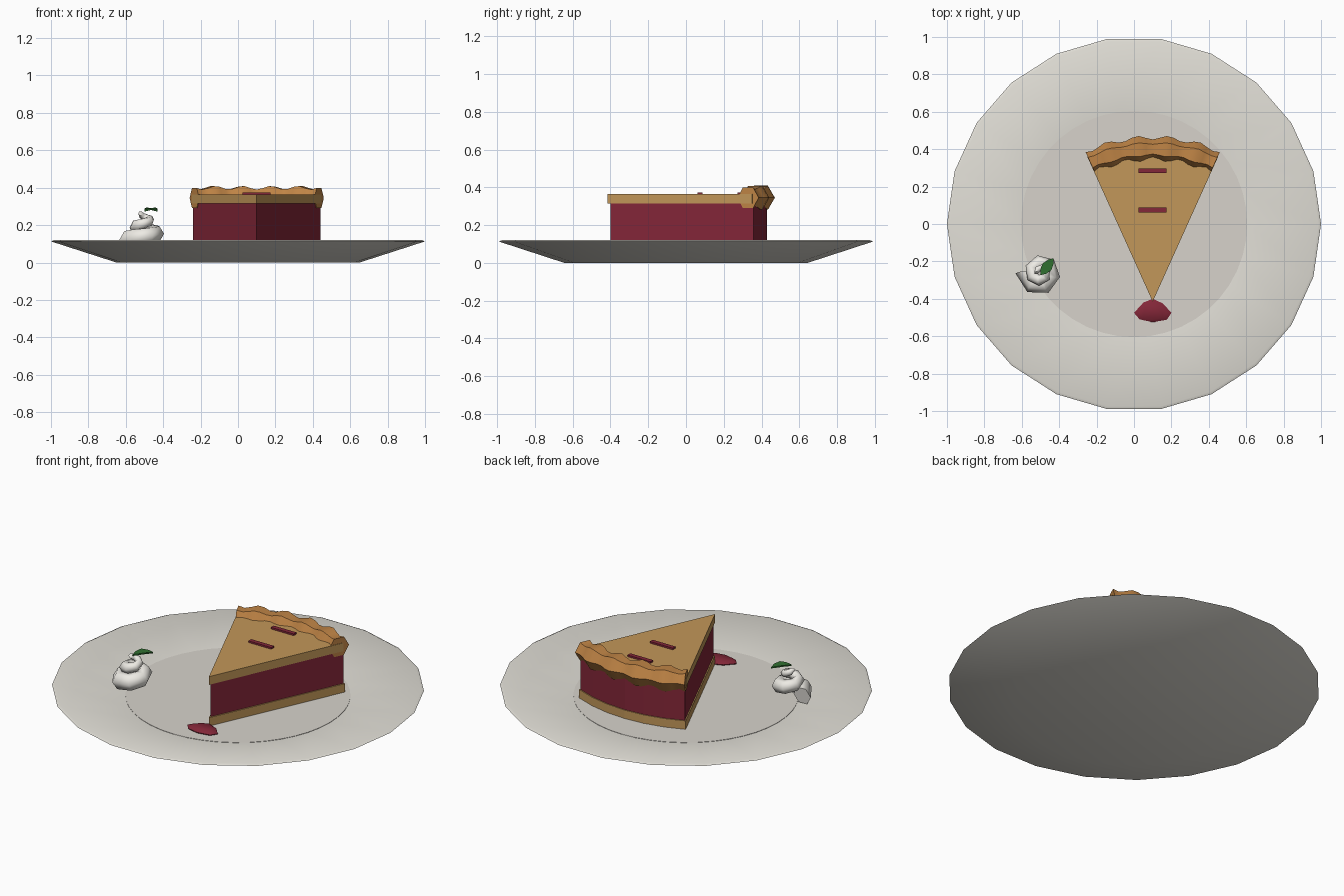
import bpy, bmesh, math
from mathutils import Vector
from math import sin, cos, pi, radians

if "Cube" in bpy.data.objects:
    bpy.data.objects.remove(bpy.data.objects["Cube"])

def mat(name, rgb):
    m = bpy.data.materials.new(name)
    m.diffuse_color = (*rgb, 1)
    m.use_nodes = True
    m.node_tree.nodes["Principled BSDF"].inputs["Base Color"].default_value = m.diffuse_color
    return m

china = mat("china", (0.76, 0.74, 0.68))
china_well = mat("china_well", (0.68, 0.65, 0.60))
pastry = mat("pastry", (0.54, 0.31, 0.10))
crimp = mat("crimped_pastry", (0.52, 0.23, 0.06))
cherry = mat("cherry", (0.23, 0.02, 0.04))
cream = mat("cream", (0.85, 0.83, 0.78))
green = mat("leaf_green", (0.03, 0.16, 0.03))

def make(name, bm, material, smooth=None):
    bmesh.ops.recalc_face_normals(bm, faces=bm.faces)
    me = bpy.data.meshes.new(name)
    bm.to_mesh(me)
    bm.free()
    ob = bpy.data.objects.new(name, me)
    bpy.context.collection.objects.link(ob)
    me.materials.append(material)
    if smooth:
        bpy.ops.object.select_all(action='DESELECT')
        ob.select_set(True)
        bpy.context.view_layer.objects.active = ob
        bpy.ops.object.shade_smooth_by_angle(angle=radians(smooth))
    return ob

def loft(bm, rings):
    """Skin a list of closed rings and cap both ends."""
    vs = [[bm.verts.new(p) for p in r] for r in rings]
    n = len(vs[0])
    for a, b in zip(vs, vs[1:]):
        for i in range(n):
            j = (i + 1) % n
            bm.faces.new((a[i], a[j], b[j], b[i]))
    bm.faces.new(vs[0][::-1])
    bm.faces.new(vs[-1])

def prism(name, outline, z0, z1, material):
    bm = bmesh.new()
    loft(bm, [[(x, y, z) for x, y in outline] for z in (z0, z1)])
    return make(name, bm, material)

def circle(r, z, n=22):
    return [(r * cos(2 * pi * i / n), r * sin(2 * pi * i / n), z) for i in range(n)]

# plate with sloping rim, plus its flat well
bm = bmesh.new()
loft(bm, [circle(r, z) for r, z in
          ((0.65, 0), (1.0, 0.113), (0.985, 0.12), (0.61, 0.068))])
make("plate", bm, china, 40)
bm = bmesh.new()
loft(bm, [circle(0.605, z, 44) for z in (0.06, 0.07)])
make("plate_well", bm, china_well)

# pie wedge layers
TIP = Vector((0.10, -0.41))
HALF = radians(24.3)

def wedge(r, tip_y, half=HALF, n=6):
    pts = [(TIP.x, tip_y)]
    for i in range(n + 1):
        a = half - 2 * half * i / n
        pts.append((TIP.x + r * sin(a), tip_y + r * cos(a)))
    return pts

prism("bottom_crust", wedge(0.85, -0.415), 0.07, 0.12, pastry)
prism("filling", wedge(0.83, -0.40), 0.12, 0.315, cherry)
prism("top_crust", wedge(0.84, -0.415), 0.315, 0.364, pastry)

# crimped rim: hexagonal tube whose thickness ripples along the arc
rings = []
N = 20
for i in range(N + 1):
    a = -HALF + 2 * HALF * i / N
    t = 0.063 - 0.011 * cos(2 * pi * a / radians(10.9))
    ring = []
    for k in range(6):
        d = 0.81 + t * cos(k * pi / 3)
        ring.append((TIP.x + d * sin(a), TIP.y + d * cos(a),
                     0.345 + t * sin(k * pi / 3)))
    rings.append(ring)
bm = bmesh.new()
loft(bm, rings)
make("crimped_rim", bm, crimp, 50)

# steam slits
for i, y in enumerate((0.075, 0.285)):
    prism(f"steam_slit_{i + 1}",
          [(0.025, y - 0.013), (0.175, y - 0.013), (0.175, y + 0.013), (0.025, y + 0.013)],
          0.355, 0.374, cherry)

# filling drip on the plate
drip = [(0.0, -0.475), (0.03, -0.51), (0.10, -0.525), (0.175, -0.512), (0.2, -0.475),
        (0.155, -0.425), (0.10, -0.40), (0.05, -0.42)]
bm = bmesh.new()
loft(bm, [[(0.1 + (x - 0.1) * s, -0.47 + (y + 0.47) * s, z) for x, y in drip]
          for s, z in ((0.95, 0.068), (1, 0.075), (0.75, 0.086))])
make("filling_drip", bm, cherry, 40)

# whipped cream: tapering tube wound in a rising spiral
def spiral(t):
    a = pi + t * 4 * pi
    r = 0.078 - 0.06 * t
    return Vector((-0.502 + r * cos(a), -0.26 + r * sin(a), 0.122 + 0.14 * t))

rings = []
N = 13
for i in range(N + 1):
    t = i / N
    p = spiral(t)
    tan = (spiral(t + 0.01) - spiral(t - 0.01)).normalized()
    side = tan.cross(Vector((0, 0, 1))).normalized()
    up = side.cross(tan)
    w = 0.054 - 0.040 * t
    rings.append([p + w * (side * cos(k * pi / 3) + up * sin(k * pi / 3)) for k in range(6)])
bm = bmesh.new()
loft(bm, rings)
make("whipped_cream", bm, cream, 65)

# mint leaf
half = [(0, 0), (0.2, 0.019), (0.5, 0.029), (0.8, 0.018), (1, 0)]
shape = half + [(u, -v) for u, v in half[-2:0:-1]]
ang = radians(52)
rings = []
for dz in (0, 0.008):
    ring = []
    for u, v in shape:
        l = u * 0.114
        ring.append((-0.50 + l * cos(ang) - v * sin(ang),
                     -0.273 + l * sin(ang) + v * cos(ang),
                     0.272 + dz + 0.012 * sin(pi * u) + 0.1 * abs(v)))
    rings.append(ring)
bm = bmesh.new()
loft(bm, rings)
make("mint_leaf", bm, green)
